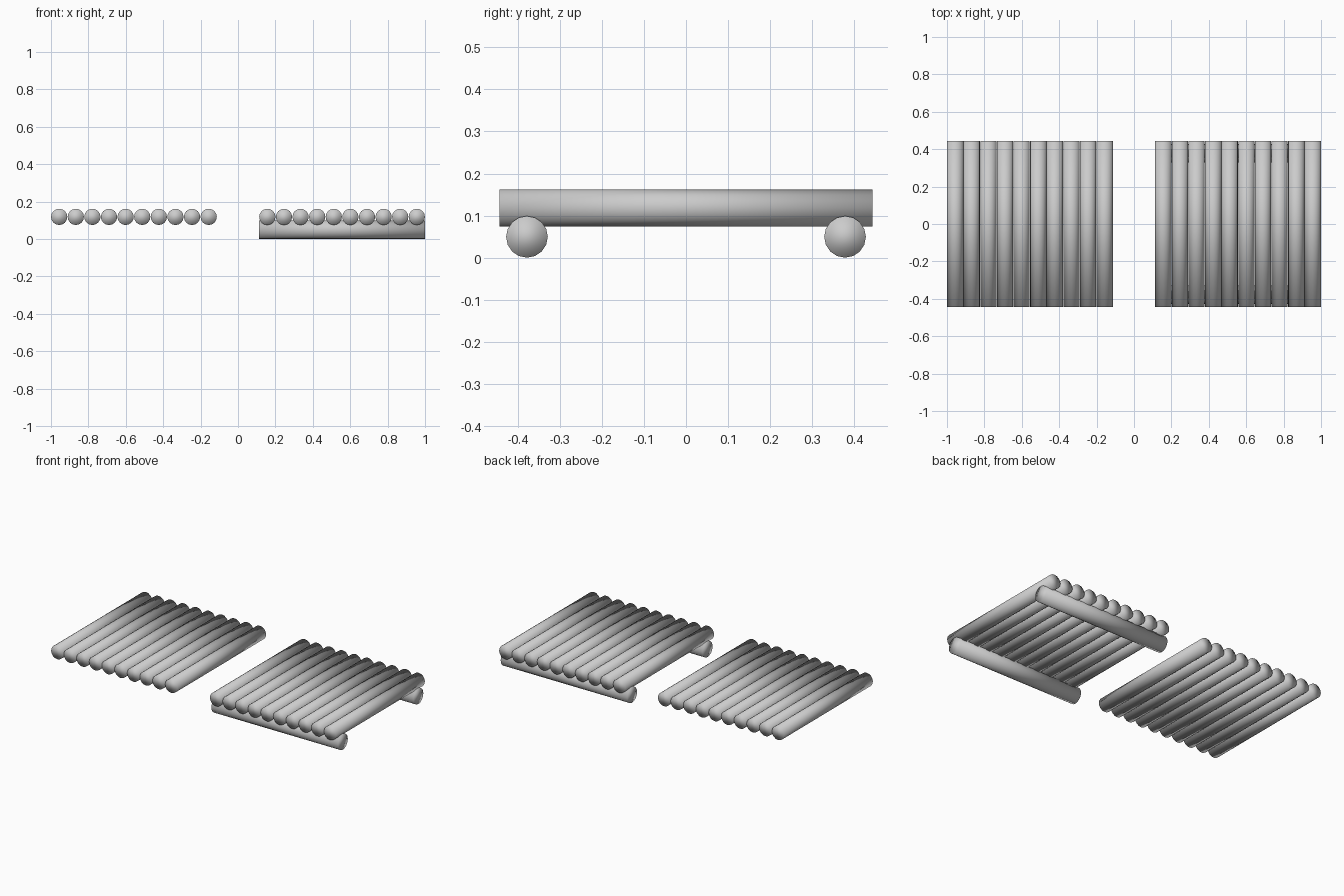
import bpy, math

if "Cube" in bpy.data.objects:
    bpy.data.objects.remove(bpy.data.objects["Cube"])

LOG_R, BEAM_R = 0.0435, 0.0495
LENGTH = 0.887
COUNT, STEP = 10, 0.0888
SIDES = 16


def pole(name, radius, loc, rot):
    # Smooth shading runs over the end caps, giving them a rounded look
    bpy.ops.mesh.primitive_cylinder_add(vertices=SIDES, radius=radius, depth=LENGTH,
                                        location=loc, rotation=rot)
    ob = bpy.context.object
    ob.name = name
    bpy.ops.object.shade_smooth()
    return ob


def deck(name, cx):
    # Row of logs lying side by side along y
    for i in range(COUNT):
        x = cx + (i - (COUNT - 1) / 2) * STEP
        pole(f"{name}_log_{i + 1}", LOG_R, (x, 0, 0.118), (math.pi / 2, 0, 0))


# Plain deck on the left, supported deck on the right
deck("plain_deck", -0.5565)
deck("raised_deck", 0.5565)

# Two thicker beams under the right deck
for name, y in (("front_beam", -0.378), ("back_beam", 0.378)):
    pole(name, BEAM_R, (0.5565, y, 0.0495), (0, math.pi / 2, 0))
